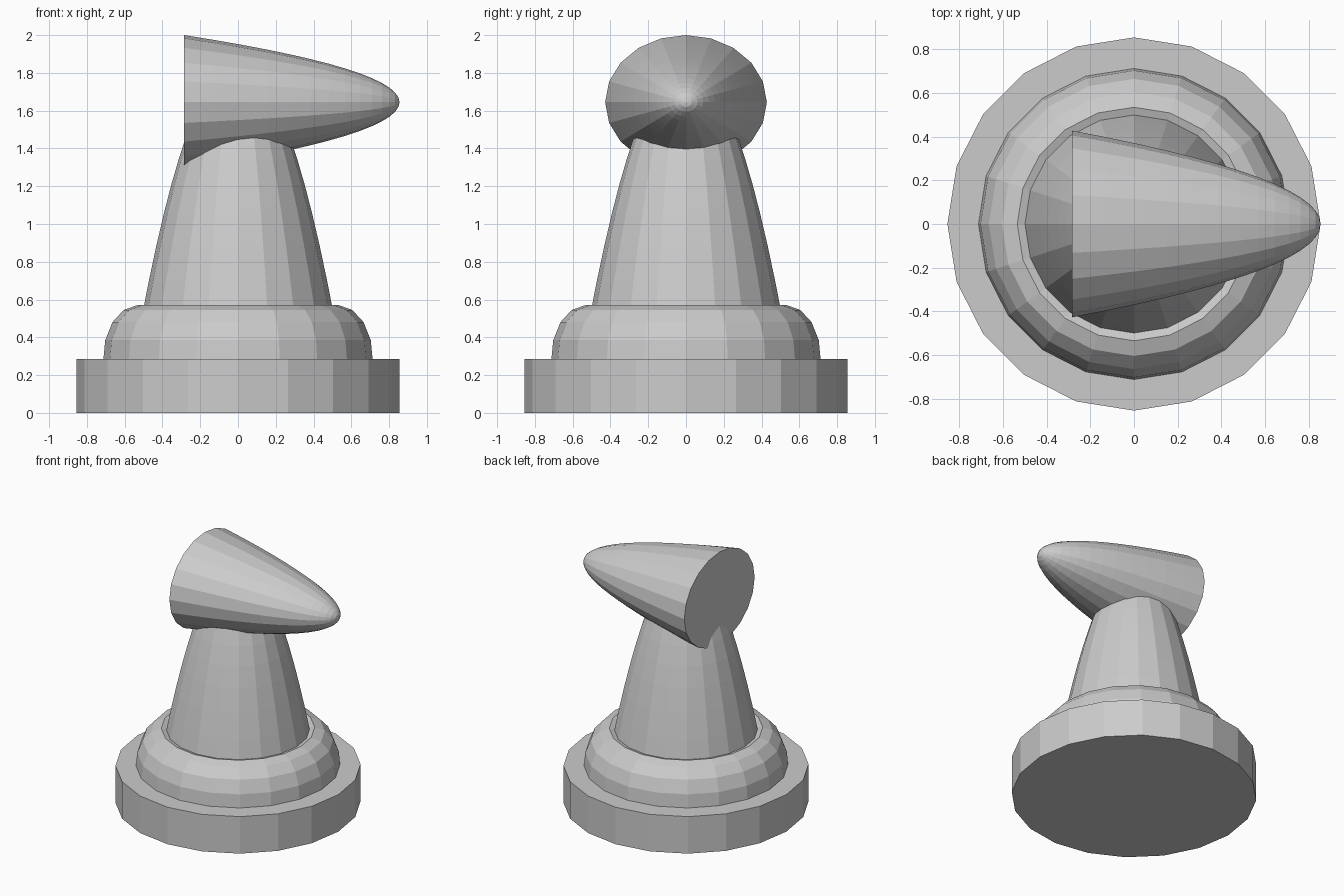
import bpy, bmesh
from math import cos, sin, pi
from mathutils import Matrix

if "Cube" in bpy.data.objects:
    bpy.data.objects.remove(bpy.data.objects["Cube"])

SIDES = 20


def revolve(name, profile, matrix=Matrix()):
    """Spin (radius, height) points around z into a closed flat-faced solid."""
    bm = bmesh.new()
    rings = []
    for r, z in profile:
        if r < 1e-6:
            rings.append([bm.verts.new((0, 0, z))])
        else:
            rings.append([bm.verts.new((r * cos(2 * pi * i / SIDES),
                                        r * sin(2 * pi * i / SIDES), z))
                          for i in range(SIDES)])
    for a, b in zip(rings, rings[1:]):
        for i in range(SIDES):
            j = (i + 1) % SIDES
            if len(b) == 1:
                bm.faces.new((a[i], a[j], b[0]))
            else:
                bm.faces.new((a[i], a[j], b[j], b[i]))
    for ring in (rings[0], rings[-1]):
        if len(ring) > 1:
            bm.faces.new(ring)
    bm.transform(matrix)
    bmesh.ops.recalc_face_normals(bm, faces=bm.faces)
    mesh = bpy.data.meshes.new(name)
    bm.to_mesh(mesh)
    bm.free()
    obj = bpy.data.objects.new(name, mesh)
    bpy.context.collection.objects.link(obj)
    return obj


def paraboloid(radius, bottom, top, steps=14):
    """Bullet profile from a wide base to a rounded tip."""
    return [(radius * (1 - k / steps),
             top - (top - bottom) * (1 - k / steps) ** 2)
            for k in range(steps + 1)]


# Wide foot disc
revolve("base", [(0.855, 0), (0.855, 0.285)])

# Rounded collar on the foot, dipping slightly towards the neck
revolve("collar", [(0.713, 0.28), (0.703, 0.385), (0.665, 0.48),
                   (0.605, 0.545), (0.535, 0.57), (0.49, 0.555)])

# Tapering neck, its tip hidden inside the head
revolve("neck", paraboloid(0.55, 0.285, 1.855))

# Bullet-shaped head lying along +x, slightly flattened in height
lay_down = (Matrix.Translation((0, 0, 1.645))
            @ Matrix.Diagonal((1, 0.428, 0.355, 1))
            @ Matrix.Rotation(pi / 2, 4, 'Y'))
revolve("head", paraboloid(1, -0.285, 0.855), lay_down)
